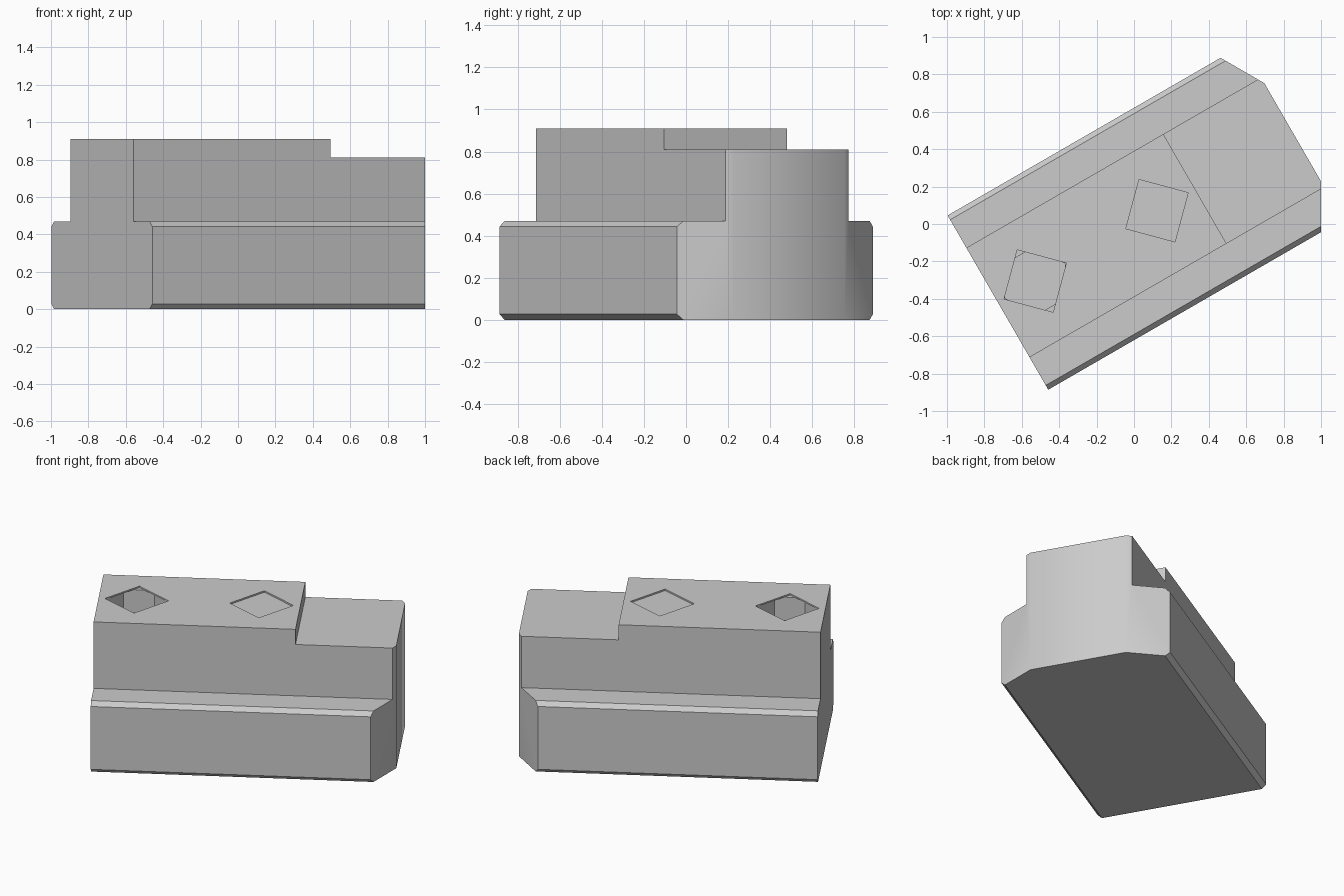
import bpy
import bmesh
import math
from mathutils import Matrix, Vector

cube = bpy.data.objects.get("Cube")
if cube:
    bpy.data.objects.remove(cube, do_unlink=True)

steel = bpy.data.materials.new("grey_steel")
steel.use_nodes = True
GREY = (0.6, 0.6, 0.6, 1)
steel.diffuse_color = GREY
steel.node_tree.nodes["Principled BSDF"].inputs["Base Color"].default_value = GREY


def prism(name, points, travel, tip=None):
    """Extrude a planar outline along travel, or draw it to a tip point."""
    bm = bmesh.new()
    base = [bm.verts.new(p) for p in points]
    bm.faces.new(base)
    n = len(base)
    if tip:
        apex = bm.verts.new(tip)
        for i in range(n):
            bm.faces.new((base[i], base[(i + 1) % n], apex))
    else:
        top = [bm.verts.new(v.co + Vector(travel)) for v in base]
        bm.faces.new(top)
        for i in range(n):
            j = (i + 1) % n
            bm.faces.new((base[i], base[j], top[j], top[i]))
    bmesh.ops.recalc_face_normals(bm, faces=bm.faces)
    mesh = bpy.data.meshes.new(name)
    bm.to_mesh(mesh)
    bm.free()
    mesh.materials.append(steel)
    obj = bpy.data.objects.new(name, mesh)
    bpy.context.collection.objects.link(obj)
    return obj


def combine(target, tool, operation):
    """Apply a boolean and discard the tool."""
    tool.hide_render = True
    mod = target.modifiers.new("cut", "BOOLEAN")
    mod.operation = operation
    mod.solver = "EXACT"
    mod.object = tool
    bpy.context.view_layer.objects.active = target
    bpy.ops.object.modifier_apply(modifier=mod.name)
    bpy.data.objects.remove(tool, do_unlink=True)


def ring(center, radius, sides, z):
    return [(center + radius * math.cos(math.tau * i / sides),
             radius * math.sin(math.tau * i / sides), z) for i in range(sides)]


# Dimensions
BACK, FRONT, HALF = -0.84, 0.98, 0.538
NECK, TOP, STEP, FLANGE, BEVEL = 0.338, 0.91, 0.81, 0.47, 0.027

# T-shaped section with chamfered flange, extruded along its length
half = [(HALF - BEVEL, 0), (HALF, BEVEL), (HALF, FLANGE - BEVEL),
        (HALF - BEVEL, FLANGE), (NECK, FLANGE), (NECK, TOP)]
section = half + [(-y, z) for y, z in reversed(half)]
body = prism("slot_nut_body", [(BACK, y, z) for y, z in section], (2, 0, 0))

# Plan outline with two clipped corners at one end
plan = [(BACK - 1, -1), (0.845, -1), (0.845, -HALF), (FRONT, -0.304),
        (FRONT, 0.304), (0.845, HALF), (0.845, 1), (BACK - 1, 1)]
combine(body, prism("plan", [(x, y, -0.1) for x, y in plan], (0, 0, 2)), "INTERSECT")

# Lowered step on the neck
step = [(0.376, -1, STEP), (2, -1, STEP), (2, 1, STEP), (0.376, 1, STEP)]
combine(body, prism("step", step, (0, 0, 1)), "DIFFERENCE")

# Two screw holes: square mouth, hexagonal bore, hexagonal socket with a point
for cx in (-0.61, 0.142):
    lip, floor, seat = TOP - 0.01, 0.66, 0.57
    combine(body, prism("mouth", ring(cx, 0.192, 4, lip), (0, 0, 0.1)), "DIFFERENCE")
    combine(body, prism("bore", ring(cx, 0.185, 6, floor), (0, 0, lip - floor)), "DIFFERENCE")
    combine(body, prism("socket", ring(cx, 0.1, 6, seat), (0, 0, floor - seat)), "DIFFERENCE")
    combine(body, prism("point", ring(cx, 0.1, 6, seat), None, (cx, 0, seat - 0.06)), "DIFFERENCE")

# Turn the finished nut on the ground and soften the clipped end
body.data.transform(Matrix.Rotation(math.radians(30), 4, "Z"))
bpy.ops.object.select_all(action="DESELECT")
body.select_set(True)
bpy.context.view_layer.objects.active = body
bpy.ops.object.shade_smooth_by_angle(angle=math.radians(30.5))
